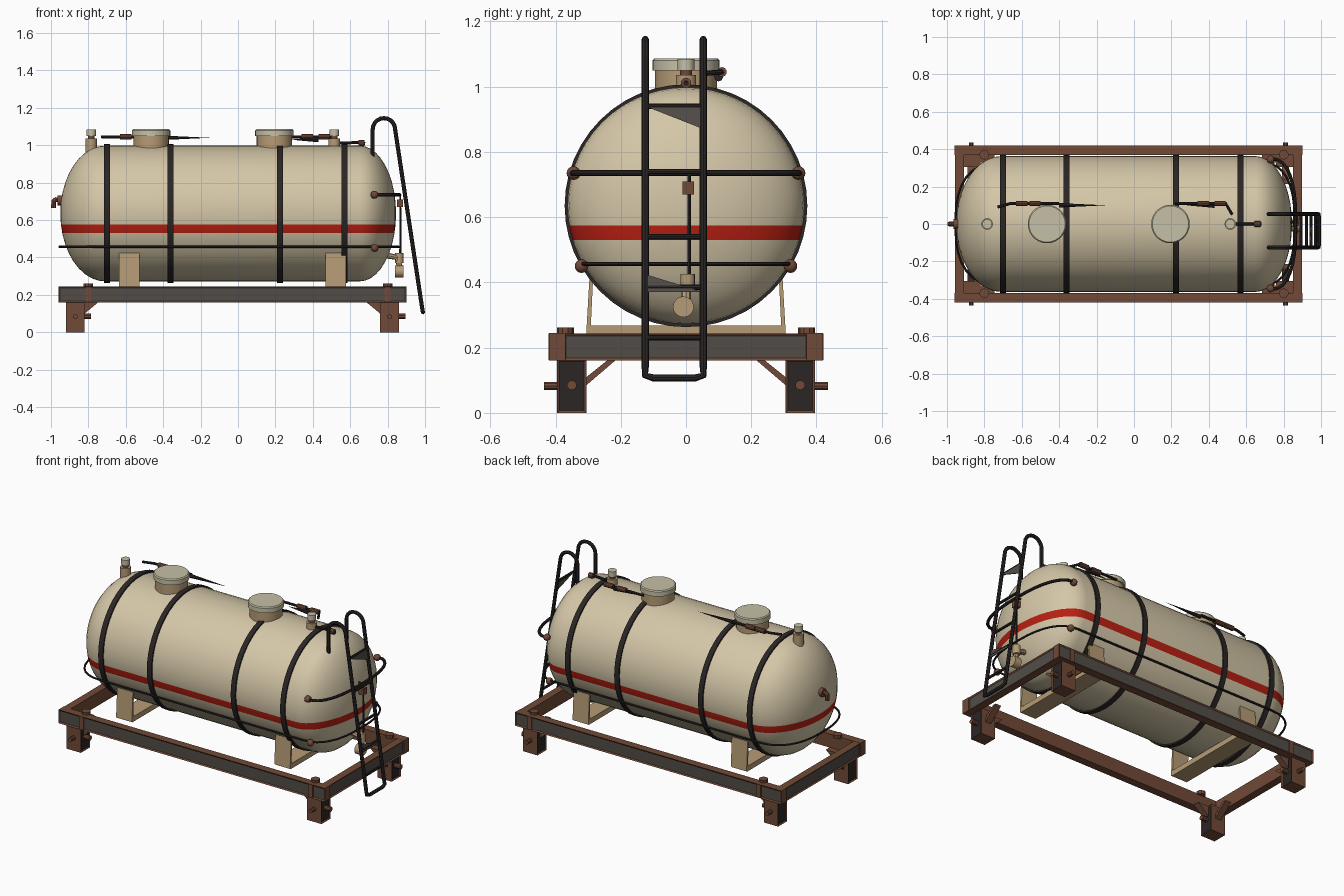
import bpy, bmesh, math
from mathutils import Vector, Matrix

old = bpy.data.objects.get("Cube")
if old:
    bpy.data.objects.remove(old, do_unlink=True)

made = []


def material(name, r, g, b):
    m = bpy.data.materials.new(name)
    m.use_nodes = True
    m.diffuse_color = (r, g, b, 1)
    bsdf = next(n for n in m.node_tree.nodes if n.type == "BSDF_PRINCIPLED")
    bsdf.inputs["Base Color"].default_value = (r, g, b, 1)
    bsdf.inputs["Roughness"].default_value = 0.7
    return m


CREAM = material("cream paint", 0.66, 0.57, 0.39)
RED = material("red stripe", 0.48, 0.014, 0.006)
BLACK = material("black steel", 0.024, 0.019, 0.019)
RUST = material("rust brown", 0.165, 0.068, 0.038)
GREY = material("worn grey", 0.085, 0.073, 0.063)
TAN = material("weathered tan", 0.47, 0.33, 0.18)
LID = material("pale lid", 0.56, 0.53, 0.38)


def finish(name, bm, *mats):
    bmesh.ops.recalc_face_normals(bm, faces=bm.faces)
    mesh = bpy.data.meshes.new(name)
    bm.to_mesh(mesh)
    bm.free()
    for m in mats:
        mesh.materials.append(m)
    obj = bpy.data.objects.new(name, mesh)
    bpy.context.collection.objects.link(obj)
    made.append(obj)
    return obj


def lathe_mesh(profile, axis, origin=(0, 0, 0), seg=20, closed=False):
    """Revolve (position, radius) pairs about a world axis through origin."""
    bm = bmesh.new()
    verts = []
    for pos, rad in profile:
        co = Vector((0, 0, 0))
        co[axis] = pos
        co[(axis + 2) % 3] = rad
        verts.append(bm.verts.new(co + Vector(origin)))
    pairs = list(zip(verts, verts[1:])) + ([(verts[-1], verts[0])] if closed else [])
    edges = [bm.edges.new(p) for p in pairs]
    direction = Vector((0, 0, 0))
    direction[axis] = 1
    bmesh.ops.spin(bm, geom=verts + edges, cent=origin, axis=direction,
                   angle=math.tau, steps=seg)
    bmesh.ops.remove_doubles(bm, verts=bm.verts, dist=1e-5)
    return bm


def lathe(name, profile, mat, axis=2, origin=(0, 0, 0), seg=20, closed=False):
    return finish(name, lathe_mesh(profile, axis, origin, seg, closed), mat)


def drum(name, a, b, r, mat, axis=2, origin=(0, 0, 0), seg=16):
    return lathe(name, [(a, 0), (a, r), (b, r), (b, 0)], mat, axis, origin, seg)


def box(name, lo, hi, mat, panel=None, panel_dirs=()):
    """Box; faces pointing along panel_dirs get a recessed panel colour."""
    lo, hi = Vector(lo), Vector(hi)
    bm = bmesh.new()
    bmesh.ops.create_cube(bm, size=1)
    bm.transform(Matrix.Translation((lo + hi) / 2) @ Matrix.Diagonal((*(hi - lo), 1)))
    bm.normal_update()
    faces = [f for f in bm.faces if any(f.normal.dot(Vector(d)) > 0.9 for d in panel_dirs)]
    if faces:
        bmesh.ops.inset_individual(bm, faces=faces, thickness=0.011, depth=-0.006)
        for f in faces:
            f.material_index = 1
    return finish(name, bm, mat, *([panel] if panel else []))


def plate(name, pts, depth, mat):
    """Flat outline extruded along the depth vector."""
    bm = bmesh.new()
    face = bm.faces.new([bm.verts.new(p) for p in pts])
    new = bmesh.ops.extrude_face_region(bm, geom=[face])["geom"]
    bmesh.ops.translate(bm, vec=depth, verts=[v for v in new if isinstance(v, bmesh.types.BMVert)])
    return finish(name, bm, mat)


def tube(name, pts, r, mat, cyclic=False):
    cu = bpy.data.curves.new(name, "CURVE")
    cu.dimensions = "3D"
    cu.bevel_depth, cu.bevel_resolution, cu.use_fill_caps = r, 2, True
    sp = cu.splines.new("POLY")
    sp.points.add(len(pts) - 1)
    for p, co in zip(sp.points, pts):
        p.co = (*co, 1)
    sp.use_cyclic_u = cyclic
    cu.materials.append(mat)
    obj = bpy.data.objects.new(name, cu)
    bpy.context.collection.objects.link(obj)
    bpy.ops.object.select_all(action="DESELECT")
    obj.select_set(True)
    bpy.context.view_layer.objects.active = obj
    bpy.ops.object.convert(target="MESH")
    made.append(bpy.context.view_layer.objects.active)


def end_arc(cx, a, b, z, n=16):
    """Squarish half oval around one end of the tank, from +y to -y."""
    out = []
    for i in range(n + 1):
        t = math.pi * i / n
        s, c = math.sin(t), math.cos(t)
        out.append((cx + a * abs(s) ** 0.8, math.copysign(b * abs(c) ** 0.8, c), z))
    return out


# Tank shell with domed ends; stripe cut in by height
ZC, R = 0.635, 0.363
quarter = [math.pi / 2 * i / 10 for i in range(11)]
profile = [(-0.71 - 0.24 * math.cos(t), R * math.sin(t)) for t in quarter]
profile += [(0.65 + 0.195 * math.sin(t), R * math.cos(t)) for t in quarter]
bm = lathe_mesh(profile, 0, (0, 0, ZC), 56)
for z in (0.53, 0.575):
    bmesh.ops.bisect_plane(bm, geom=bm.verts[:] + bm.edges[:] + bm.faces[:],
                           plane_co=(0, 0, z), plane_no=(0, 0, 1))
for f in bm.faces:
    f.material_index = int(0.53 < f.calc_center_median().z < 0.575)
finish("tank", bm, CREAM, RED)

# Straps around the tank
for x in (-0.70, -0.36, 0.225, 0.57):
    ring = [(x - 0.016, 0.355), (x - 0.016, 0.372), (x + 0.016, 0.372), (x + 0.016, 0.355)]
    lathe("tank_strap", ring, BLACK, 0, (0, 0, ZC), 48, True)

# Hatches with lids
for x in (-0.465, 0.195):
    drum("hatch_neck", 0.96, 1.055, 0.095, TAN, 2, (x, 0, 0), 28)
    lathe("hatch_lid", [(1.05, 0), (1.05, 0.103), (1.08, 0.103), (1.086, 0.097), (1.086, 0)],
          LID, 2, (x, 0, 0), 28)

# Latch bars beside the hatches
tube("latch_bar_rear", [(-0.73, 0.09, 1.045), (-0.66, 0.11, 1.045), (-0.40, 0.11, 1.045)], 0.008, BLACK)
tube("latch_bar_front", [(0.22, 0.11, 1.045), (0.49, 0.11, 1.045), (0.525, 0.05, 1.04)], 0.008, BLACK)
for x in (-0.60, -0.53, 0.37, 0.46):
    drum("latch_sleeve", -0.03, 0.03, 0.015, RUST, 0, (x, 0.11, 1.045), 10)
lathe("latch_spike", [(-0.40, 0), (-0.40, 0.012), (-0.15, 0)], BLACK, 0, (0, 0.10, 1.04), 8)
lathe("latch_spike", [(0.28, 0), (0.43, 0.014), (0.43, 0)], BLACK, 0, (0, 0.10, 1.03), 8)

# Vents and the small top pipe
for x in (-0.785, 0.515):
    drum("vent_base", 0.95, 1.035, 0.031, TAN, 2, (x, 0, 0))
    drum("vent_neck", 1.03, 1.055, 0.018, RUST, 2, (x, 0, 0))
    drum("vent_cap", 1.05, 1.085, 0.026, LID, 2, (x, 0, 0))
tube("top_pipe", [(0.53, 0, 1.01), (0.64, 0, 1.015), (0.68, 0, 1.01)], 0.008, BLACK)
drum("top_pipe_fitting", -0.015, 0.015, 0.016, RUST, 0, (0.66, 0, 1.012), 10)

# Guard rails
tube("upper_guard_rail", end_arc(0.73, 0.135, 0.35, 0.735), 0.009, BLACK)
lower = end_arc(0.68, 0.18, 0.328, 0.457)
lower += [(-x - 0.04, -y, z) for x, y, z in end_arc(0.68, 0.235, 0.328, 0.457)]
tube("lower_guard_rail", lower, 0.006, BLACK, True)
for s in (-1, 1):
    for x, y, z in ((0.73, 0.345, 0.735), (0.73, 0.32, 0.45)):
        ball = [(0.021 * -math.cos(math.pi * i / 8), 0.021 * math.sin(math.pi * i / 8)) for i in range(9)]
        lathe("rail_mount", ball, RUST, 1, (x, s * y, z), 12)

# Ladder: one bent tube with hooks over the tank
Y0, Y1 = -0.125, 0.053
hook = [(0.72, 0.94)] + [(0.78 - 0.06 * math.cos(math.pi * i / 10),
                          1.085 + 0.06 * math.sin(math.pi * i / 10)) for i in range(11)]
hook += [(0.983, 0.14), (0.987, 0.115)]
side = [(x, Y0, z) for x, z in hook]
foot = [(0.989, Y0 + 0.025, 0.107), (0.989, Y1 - 0.025, 0.107)]
tube("ladder_rails", side + foot + [(x, Y1, z) for x, z in reversed(hook)], 0.011, BLACK)


def ladder_x(z):
    return 0.84 + (1.085 - z) * 0.151


for z in (0.94, 0.74, 0.54, 0.385, 0.23):
    tube("ladder_rung", [(ladder_x(z), Y0, z), (ladder_x(z), Y1, z)], 0.008, BLACK)
for tri in (((Y0, 0.94), (Y1, 0.94), (Y1, 0.87)), ((Y0, 0.425), (Y1, 0.37), (Y0, 0.37))):
    plate("ladder_step_plate", [(ladder_x(z), y, z) for y, z in tri], (0.006, 0, 0), GREY)

# Drain valve and level rod on the ladder end
tube("level_rod", [(0.83, 0.01, 0.735), (0.868, 0.01, 0.73), (0.868, 0.01, 0.42)], 0.006, BLACK)
box("level_box", (0.85, -0.01, 0.67), (0.882, 0.025, 0.71), RUST)
tube("drain_pipe", [(0.80, 0, 0.41), (0.85, 0, 0.40), (0.868, 0, 0.34)], 0.016, TAN)
drum("valve_body", 0.84, 0.885, 0.032, TAN, 0, (0, -0.008, 0.325))
drum("valve_bonnet", 0.37, 0.425, 0.022, TAN, 2, (0.862, 0.005, 0))

# Elbow on the other end
tube("end_elbow", [(-0.93, 0, 0.705), (-0.975, 0, 0.71), (-0.986, 0, 0.70), (-0.986, 0, 0.665)], 0.013, RUST)
drum("elbow_flange", -0.965, -0.94, 0.026, RUST, 0, (0, 0, 0.705))

# Saddles under the tank
for x in (-0.582, 0.523):
    box("saddle_beam", (x - 0.055, -0.30, 0.235), (x + 0.055, 0.30, 0.268), TAN)
    for s in (-1, 1):
        outline = [(x - 0.055, s * y, z) for y, z in ((0.293, 0.24), (0.306, 0.24), (0.295, 0.43), (0.284, 0.43))]
        plate("saddle_post", outline, (0.11, 0, 0), TAN)

# Base frame beams with recessed outer webs
for s in (-1, 1):
    y = sorted((s * 0.37, s * 0.42))
    box("side_beam", (-0.96, y[0], 0.16), (0.90, y[1], 0.245), RUST, GREY, [(0, s, 0)])
    x = sorted((-0.03 + s * 0.88, -0.03 + s * 0.928))
    box("end_beam", (x[0], -0.375, 0.16), (x[1], 0.375, 0.244), RUST, GREY, [(s, 0, 0)])

# Feet with pins, braces and corner bolts
for lx, inward in ((-0.87, 1), (0.81, -1)):
    for s in (-1, 1):
        y = sorted((s * 0.305, s * 0.395))
        box("foot", (lx - 0.05, y[0], 0), (lx + 0.05, y[1], 0.165), RUST, BLACK, [(1, 0, 0), (-1, 0, 0)])
        ends = sorted((s * 0.37, s * 0.435))
        drum("foot_side_pin", ends[0], ends[1], 0.013, RUST, 1, (lx, 0, 0.083), 10)
        drum("foot_end_pin", lx, lx + 0.085, 0.015, RUST, 0, (0, s * 0.35, 0.085), 10)
        plate("foot_cross_brace", [(lx - 0.02, s * py, z) for py, z in
              ((0.305, 0.085), (0.215, 0.162), (0.24, 0.162), (0.305, 0.11))], (0.04, 0, 0), RUST)
        plate("foot_long_brace", [(lx + inward * px, s * 0.35 - 0.02, z) for px, z in
              ((0.05, 0.10), (0.05, 0.162), (0.125, 0.162))], (0, 0.04, 0), RUST)
        bx = lx + inward * 0.07 if inward > 0 else lx - 0.01
        drum("corner_bolt", 0.24, 0.262, 0.026, RUST, 2, (bx, s * 0.37, 0), 10)
        y = sorted((s * 0.412, s * 0.421))
        box("corner_strap", (bx - 0.016, y[0], 0.162), (bx + 0.016, y[1], 0.243), RUST)

# Smooth shading with sharp corners kept
bpy.ops.object.select_all(action="DESELECT")
for obj in made:
    obj.select_set(True)
bpy.context.view_layer.objects.active = made[0]
bpy.ops.object.shade_smooth_by_angle(angle=math.radians(35))
